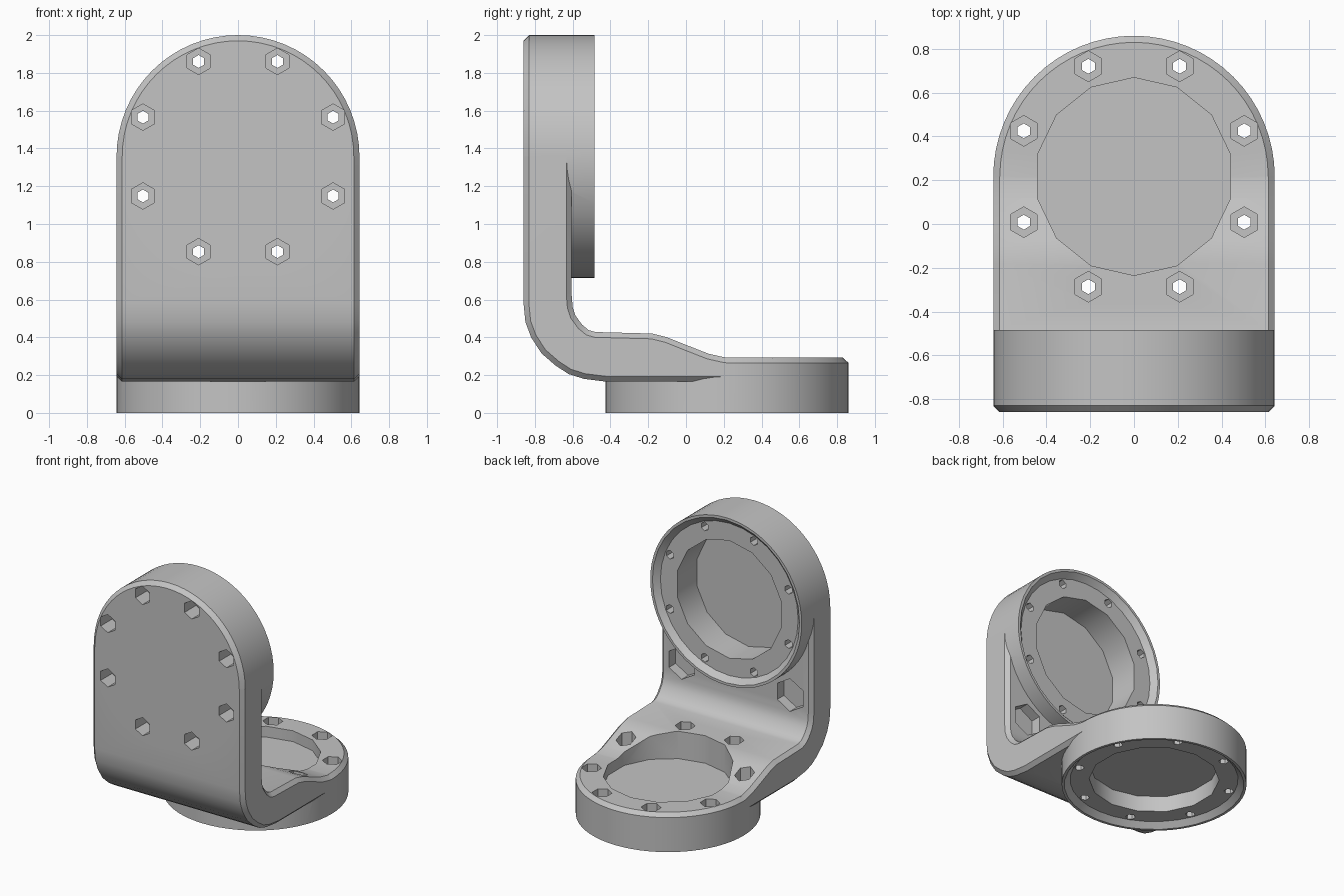
import bpy, bmesh
from math import sin, cos, pi, radians
from mathutils import Matrix, Vector

if "Cube" in bpy.data.objects:
    bpy.data.objects.remove(bpy.data.objects["Cube"])

R = 0.643            # flange radius and half width of the bracket
CY, CZ = 0.217, 1.357   # flange centres (lower along y, upper along z)
BOLT_R = 0.545

grey = bpy.data.materials.new("plain_grey")
grey.use_nodes = True
colour = (0.55, 0.55, 0.55, 1)
grey.diffuse_color = colour
grey.node_tree.nodes["Principled BSDF"].inputs["Base Color"].default_value = colour

# Local z becomes +y for the upright flange, stays +z for the lower one
UPRIGHT = Matrix.Translation((0, 0, CZ)) @ Matrix.Rotation(-pi / 2, 4, 'X')
LOWER = Matrix.Translation((0, CY, 0))


def make_object(name, bm):
    bmesh.ops.recalc_face_normals(bm, faces=bm.faces)
    mesh = bpy.data.meshes.new(name)
    bm.to_mesh(mesh)
    bm.free()
    mesh.materials.append(grey)
    ob = bpy.data.objects.new(name, mesh)
    bpy.context.collection.objects.link(ob)
    return ob


def lathe(name, profile, sides, frame, x=0, y=0):
    """Closed solid of revolution from (radius, height) pairs."""
    bm = bmesh.new()
    rings = []
    for r, h in profile:
        rings.append([bm.verts.new(frame @ Vector((x + r * sin(2 * pi * i / sides),
                      y + r * cos(2 * pi * i / sides), h))) for i in range(sides)])
    for a, b in zip(rings, rings[1:]):
        for i in range(sides):
            j = (i + 1) % sides
            bm.faces.new((a[i], a[j], b[j], b[i]))
    bm.faces.new(rings[0])
    bm.faces.new(rings[-1])
    return make_object(name, bm)


def combine(target, tool, operation):
    mod = target.modifiers.new("cut", 'BOOLEAN')
    mod.operation = operation
    mod.solver = 'EXACT'
    mod.object = tool
    tool.hide_render = True
    deps = bpy.context.evaluated_depsgraph_get()
    mesh = bpy.data.meshes.new_from_object(target.evaluated_get(deps))
    target.modifiers.clear()
    target.data = mesh
    bpy.data.objects.remove(tool)


# Bent plate: side profile in (y, z), extruded across x
profile = [(-.86, CZ), (-.86, .58), (-.85, .48), (-.82, .40), (-.765, .315), (-.69, .25),
           (-.62, .205), (-.54, .18), (-.42, .165), (CY, .165),
           (CY, .293), (.2, .295), (.12, .313), (0, .36), (-.1, .4), (-.18, .42), (-.48, .428),
           (-.515, .438), (-.55, .467), (-.585, .515), (-.6, .56), (-.605, .62), (-.605, CZ)]
bm = bmesh.new()
face = bm.faces.new([bm.verts.new((-R, y, z)) for y, z in profile])
out = bmesh.ops.extrude_face_region(bm, geom=[face])
for v in out["geom"]:
    if isinstance(v, bmesh.types.BMVert):
        v.co.x = R
bmesh.ops.recalc_face_normals(bm, faces=bm.faces)


def is_rim(e):
    a, b = e.verts[0].co, e.verts[1].co
    at_end = (a.z > CZ - .001 and b.z > CZ - .001) or (a.y > CY - .001 and b.y > CY - .001)
    return abs(a.x - b.x) < .001 and not at_end


bmesh.ops.bevel(bm, geom=[e for e in bm.edges if is_rim(e)], offset=.028,
                segments=1, affect='EDGES')
bracket = make_object("bracket", bm)

# Round flanges with a chamfered outer rim
combine(bracket, lathe("upright_flange", [(R - .03, -.86), (R, -.83), (R, -.485)], 64, UPRIGHT), 'UNION')
combine(bracket, lathe("lower_flange", [(R, 0), (R, .265), (R - .03, .293)], 64, LOWER), 'UNION')

# Mating faces dished inside a thin raised lip
combine(bracket, lathe("upright_lip_cutter", [(.585, -.525), (.625, -.485), (.625, -.3)], 32, UPRIGHT),
        'DIFFERENCE')
combine(bracket, lathe("lower_lip_cutter", [(.625, -.2), (.625, 0), (.585, .04)], 32, LOWER),
        'DIFFERENCE')

# Faceted recesses, leaving a thin web in each flange
for frame, low, high in ((UPRIGHT, -.76, -.3), (LOWER, .21, .6), (LOWER, -.2, .16)):
    combine(bracket, lathe("recess_cutter", [(.452, low), (.452, high)], 14, frame), 'DIFFERENCE')

# Bolt circles: hexagonal counterbore stepping down to a small through hole
for k in range(8):
    a = radians(22.5 + 45 * k)
    x, y = BOLT_R * cos(a), BOLT_R * sin(a)
    combine(bracket, lathe("upright_bolt_cutter", [(.07, -1), (.07, -.72), (.034, -.72), (.034, -.3)],
                           6, UPRIGHT, x, y), 'DIFFERENCE')
    combine(bracket, lathe("lower_bolt_cutter", [(.034, -.2), (.034, .18), (.07, .18), (.07, .6)],
                           6, LOWER, x, y), 'DIFFERENCE')

# Shallow pockets on the back of the plate, beside the bend
for side in (-1, 1):
    combine(bracket, lathe("pocket_cutter", [(.125, -.685), (.125, -.5)], 6, UPRIGHT, side * .46, CZ - .715),
            'DIFFERENCE')

# Smooth rounded sides, crisp machined edges
bpy.ops.object.select_all(action='DESELECT')
bracket.select_set(True)
bpy.context.view_layer.objects.active = bracket
bpy.ops.object.shade_smooth_by_angle(angle=radians(30))
